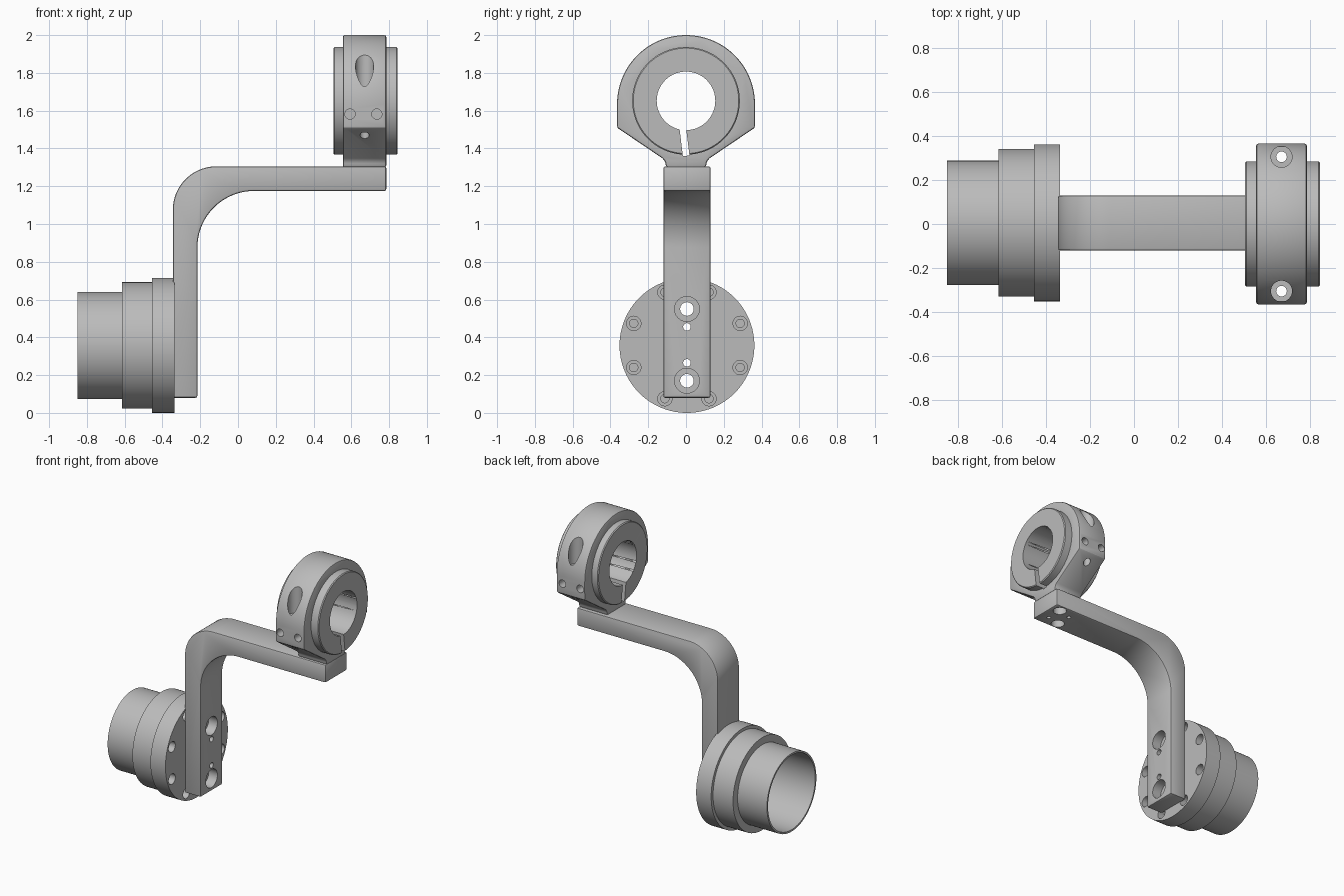
import bpy, bmesh
from math import cos, sin, pi, radians
from mathutils import Vector, Matrix

if "Cube" in bpy.data.objects:
    bpy.data.objects.remove(bpy.data.objects["Cube"])

GREY = (0.5, 0.5, 0.5, 1)
metal = bpy.data.materials.new("machined grey")
metal.use_nodes = True
metal.diffuse_color = GREY
metal.node_tree.nodes["Principled BSDF"].inputs["Base Color"].default_value = GREY


def make(name, bm):
    bmesh.ops.recalc_face_normals(bm, faces=bm.faces)
    mesh = bpy.data.meshes.new(name)
    bm.to_mesh(mesh)
    bm.free()
    mesh.materials.append(metal)
    ob = bpy.data.objects.new(name, mesh)
    bpy.context.collection.objects.link(ob)
    return ob


def lathe(bm, points, origin, axis, steps=32):
    """Revolve (distance along axis, radius) points into a closed solid."""
    axis = Vector(axis)
    side = axis.orthogonal().normalized()
    origin = Vector(origin)
    verts = [bm.verts.new(origin + axis * d + side * r) for d, r in points]
    edges = [bm.edges.new(pair) for pair in zip(verts, verts[1:])]
    out = bmesh.ops.spin(bm, geom=verts + edges, cent=origin, axis=axis,
                         angle=2 * pi, steps=steps, use_merge=True)
    bmesh.ops.remove_doubles(bm, verts=bm.verts, dist=0.0001)


def drill(bm, origin, axis, bore, depth, wide=0, wide_depth=0):
    """Cutter for a plain or counterbored hole, starting just outside the face."""
    if wide:
        points = [(-0.05, 0), (-0.05, wide), (wide_depth, wide),
                  (wide_depth, bore), (depth, bore), (depth, 0)]
    else:
        points = [(-0.05, 0), (-0.05, bore), (depth, bore), (depth, 0)]
    lathe(bm, points, origin, axis)


def extrude(name, outline, offset):
    bm = bmesh.new()
    face = bm.faces.new([bm.verts.new(p) for p in outline])
    out = bmesh.ops.extrude_face_region(bm, geom=[face])
    moved = [g for g in out["geom"] if isinstance(g, bmesh.types.BMVert)]
    bmesh.ops.translate(bm, verts=moved, vec=offset)
    return make(name, bm)


def arc(cx, cy, r, start, end, n=24):
    angles = [radians(start + (end - start) * i / n) for i in range(n + 1)]
    return [(cx + r * cos(a), cy + r * sin(a)) for a in angles]


def apply(ob, kind, **settings):
    mod = ob.modifiers.new(kind.lower(), kind)
    for key, value in settings.items():
        setattr(mod, key, value)
    bpy.context.view_layer.objects.active = ob
    bpy.ops.object.modifier_apply(modifier=mod.name)


def boolean(ob, tool_bm, operation="DIFFERENCE"):
    tool = make("tool", tool_bm)
    apply(ob, "BOOLEAN", object=tool, operation=operation, solver="EXACT")
    bpy.data.objects.remove(tool)


def soften(ob):
    bpy.ops.object.select_all(action="DESELECT")
    ob.select_set(True)
    bpy.context.view_layer.objects.active = ob
    bpy.ops.object.shade_smooth_by_angle(angle=radians(28))


MID_Y, HUB_Z = 0.005, 0.357
BOLTS, PINS = (0.17, 0.55), (0.265, 0.455)

# Stepped hollow hub with a flange
bm = bmesh.new()
lathe(bm, [(-0.42, 0), (-0.42, 0.27), (-0.85, 0.27), (-0.85, 0.283),
           (-0.615, 0.283), (-0.615, 0.335), (-0.455, 0.335),
           (-0.455, 0.357), (-0.335, 0.357), (-0.335, 0)],
      (0, MID_Y, HUB_Z), (1, 0, 0), 96)
hub = make("flanged_hub", bm)

# Flange screw holes, plus the holes shared with the arm
bm = bmesh.new()
for i in range(8):
    a = pi / 8 + i * pi / 4
    drill(bm, (-0.335, MID_Y + 0.305 * cos(a), HUB_Z + 0.305 * sin(a)),
          (-1, 0, 0), 0.022, 0.12, 0.038, 0.05)
for z in BOLTS:
    drill(bm, (-0.335, MID_Y, z), (-1, 0, 0), 0.036, 0.12)
for z in PINS:
    drill(bm, (-0.335, MID_Y, z), (-1, 0, 0), 0.02, 0.12)
boolean(hub, bm)
soften(hub)

# Bent arm
path = [(-0.345, 0.08)] + arc(-0.115, 1.075, 0.23, 180, 90)
path += [(0.785, 1.305), (0.785, 1.175)]
path += arc(0.085, 0.875, 0.3, 90, 180) + [(-0.215, 0.08)]
arm = extrude("bent_arm", [(x, MID_Y - 0.125, z) for x, z in path], (0, 0.25, 0))
apply(arm, "BEVEL", width=0.01, segments=2, limit_method="ANGLE")

# Arm holes: lower leg, then underside of the far end
bm = bmesh.new()
for z in BOLTS:
    drill(bm, (-0.215, MID_Y, z), (-1, 0, 0), 0.036, 0.2, 0.066, 0.07)
for z in PINS:
    drill(bm, (-0.215, MID_Y, z), (-1, 0, 0), 0.02, 0.2)
for s in (-1, 1):
    drill(bm, (0.665 + 0.05 * s, MID_Y + 0.07 * s, 1.175), (0, 0, 1), 0.025, 0.1, 0.045, 0.07)
    drill(bm, (0.665 + 0.05 * s, MID_Y - 0.045 * s, 1.175), (0, 0, 1), 0.014, 0.08)
boolean(arm, bm)
soften(arm)

# Clamp block: round top, tapered foot
half = [(0.365, 1.51), (0.125, 1.348), (0.11, 1.33), (0.105, 1.3)]
outline = arc(0, 1.635, 0.365, 0, 180, 64)
outline += [(-y, z) for y, z in half] + half[::-1]
clamp = extrude("split_clamp", [(0.555, y, z) for y, z in outline], (0.23, 0, 0))
apply(clamp, "BEVEL", width=0.01, segments=2, limit_method="ANGLE")

# Collar on both sides of the clamp
bm = bmesh.new()
lathe(bm, [(0.505, 0), (0.505, 0.279), (0.511, 0.285), (0.839, 0.285),
           (0.845, 0.279), (0.845, 0)], (0, 0, 1.652), (1, 0, 0), 96)
boolean(clamp, bm, "UNION")

# Central bore
bm = bmesh.new()
lathe(bm, [(0.4, 0), (0.4, 0.155), (0.95, 0.155), (0.95, 0)],
      (0, 0, 1.652), (1, 0, 0), 96)
boolean(clamp, bm)

# Slanted slit below the bore
bm = bmesh.new()
bmesh.ops.create_cube(bm, size=1, matrix=Matrix.Translation((0.675, -0.01, 1.45))
                      @ Matrix.Rotation(radians(7), 4, "X")
                      @ Matrix.Diagonal((0.6, 0.035, 0.18, 1)))
boolean(clamp, bm)

# Clamp screw holes: vertical counterbored pair and side holes
bm = bmesh.new()
for s in (-1, 1):
    drill(bm, (0.67, 0.305 * s, 2), (0, 0, -1), 0.024, 0.65, 0.048, 0.3)
    for x in (0.593, 0.735):
        drill(bm, (x, 0.365 * s, 1.582), (0, -s, 0), 0.027, 0.1)
boolean(clamp, bm)
soften(clamp)
